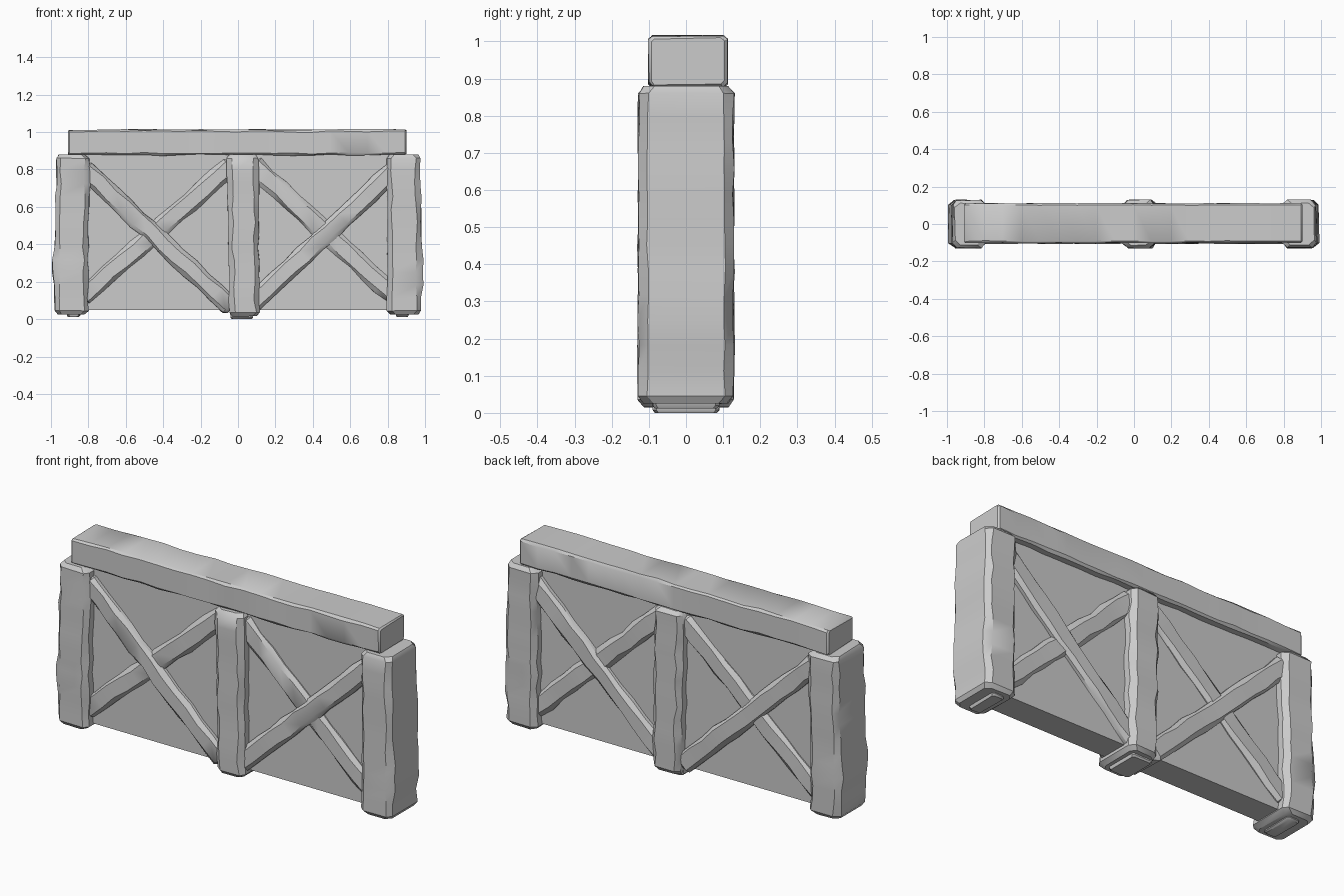
import bpy, bmesh, random
from mathutils import Vector

if "Cube" in bpy.data.objects:
    bpy.data.objects.remove(bpy.data.objects["Cube"])

random.seed(7)


def finish(name, bm, angle=0.6):
    bmesh.ops.recalc_face_normals(bm, faces=bm.faces)
    mesh = bpy.data.meshes.new(name)
    bm.to_mesh(mesh)
    bm.free()
    obj = bpy.data.objects.new(name, mesh)
    bpy.context.collection.objects.link(obj)
    bpy.context.view_layer.objects.active = obj
    obj.select_set(True)
    bpy.ops.object.shade_smooth_by_angle(angle=angle)
    obj.select_set(False)
    return obj


def rough_beam(name, start, end, width, depth, rings=12, chamfer=0.02, rough=0.006, cap=0.02,
               bulge=None):
    """Hand-hewn timber in the xz plane: chamfered rings with wobbling edges."""
    a, b = Vector(start), Vector(end)
    along = (b - a).normalized()
    length = (b - a).length
    side = Vector((along.z, 0, -along.x))
    front = Vector((0, 1, 0))
    w, d, c = width / 2, depth / 2, chamfer
    profile = [(w, d - c), (w - c, d), (c - w, d), (-w, d - c),
               (-w, c - d), (c - w, -d), (w - c, -d), (w, c - d)]
    # narrowed first and last rings round the ends off
    stations = [0, cap] + [cap + (length - 2 * cap) * i / rings for i in range(1, rings)]
    stations += [length - cap, length]
    bm = bmesh.new()
    loops = []
    for k, t in enumerate(stations):
        tip = k in (0, len(stations) - 1)
        shrink = cap * 0.8 if tip else 0
        sway = random.uniform(-rough, rough) * 0.6
        loop = []
        for u, v in profile:
            u2 = u - shrink * (1 if u > 0 else -1) + sway + random.uniform(-rough, rough)
            v2 = v - shrink * (1 if v > 0 else -1) + random.uniform(-rough, rough) * 0.5
            if bulge and abs(u) == w and u * bulge > 0:
                u2 += 0.017 * bulge * max(0, 1 - abs(t - 0.25) / 0.14)
            loop.append(bm.verts.new(a + along * t + side * u2 + front * v2))
        loops.append(loop)
    for l0, l1 in zip(loops, loops[1:]):
        for i in range(8):
            j = (i + 1) % 8
            bm.faces.new((l0[i], l0[j], l1[j], l1[i]))
    bm.faces.new(loops[0])
    bm.faces.new(loops[-1])
    return finish(name, bm)


# Flat wall panel behind the timbers
bm = bmesh.new()
bmesh.ops.create_cube(bm, size=1)
bmesh.ops.scale(bm, vec=(1.74, 0.14, 0.84), verts=bm.verts)
bmesh.ops.translate(bm, vec=(0, 0, 0.47), verts=bm.verts)
finish("panel", bm)

# End posts, bulging outwards near the foot, each with a small worn foot
for label, s in (("left", -1), ("right", 1)):
    rough_beam(label + "_post", (s * 0.89, 0, 0.025), (s * 0.885, 0, 0.88), 0.178, 0.256,
               chamfer=0.025, bulge=s)
    rough_beam(label + "_post_foot", (s * 0.88, 0, 0.012), (s * 0.88, 0, 0.06), 0.07, 0.18,
               rings=2, chamfer=0.01, rough=0.003, cap=0.008)

# Centre post
rough_beam("centre_post", (0.035, 0, 0.015), (0.025, 0, 0.88), 0.165, 0.258, chamfer=0.025)
rough_beam("centre_post_foot", (0.02, 0, 0.0), (0.02, 0, 0.06), 0.12, 0.18,
           rings=2, chamfer=0.01, rough=0.002, cap=0.008)

# Crossed braces in each bay, showing on both faces of the panel
braces = {
    "left_outer_brace": ((-0.83, 0, 0.81), (-0.03, 0, 0.06), 0.21),
    "left_inner_brace": ((-0.84, 0, 0.11), (-0.03, 0, 0.83), 0.185),
    "right_outer_brace": ((0.06, 0, 0.07), (0.85, 0, 0.81), 0.21),
    "right_inner_brace": ((0.07, 0, 0.83), (0.85, 0, 0.11), 0.185),
}
for name, (p, q, depth) in braces.items():
    rough_beam(name, p, q, 0.105, depth, rings=11, chamfer=0.018, rough=0.006)

# Top rail
rough_beam("top_rail", (-0.91, 0.005, 0.945), (0.9, 0.005, 0.945), 0.135, 0.212,
           rings=18, chamfer=0.01, rough=0.004, cap=0.008)
